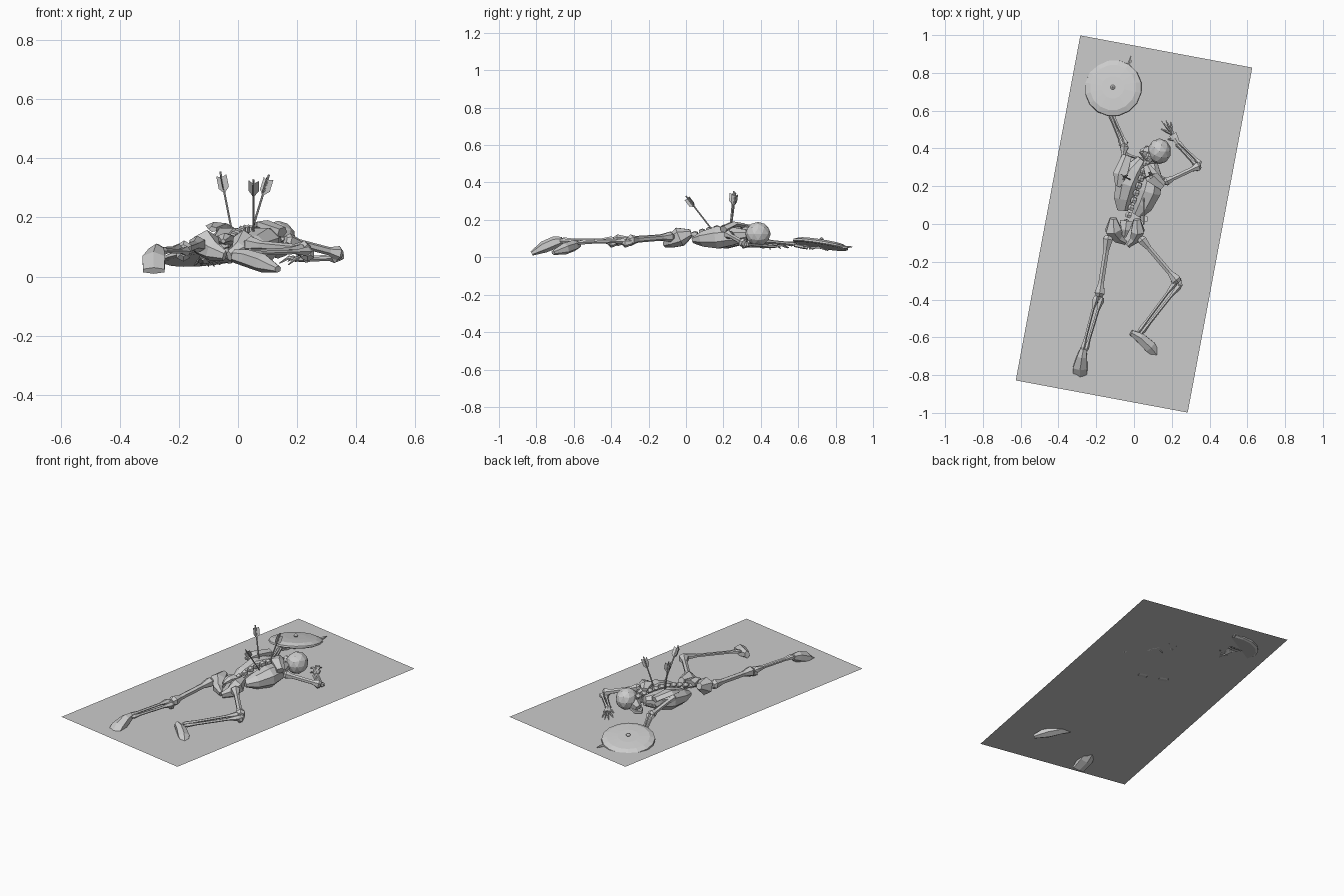
import bpy, bmesh, math
from mathutils import Vector, Matrix

if "Cube" in bpy.data.objects:
    bpy.data.objects.remove(bpy.data.objects["Cube"], do_unlink=True)

grey = bpy.data.materials.new("light_grey")
grey.use_nodes = True
tone = (0.6, 0.6, 0.6, 1)
grey.diffuse_color = tone
grey.node_tree.nodes["Principled BSDF"].inputs["Base Color"].default_value = tone


def finish(name, bm, fix=True):
    if fix:
        bmesh.ops.recalc_face_normals(bm, faces=bm.faces)
    mesh = bpy.data.meshes.new(name)
    bm.to_mesh(mesh)
    bm.free()
    mesh.materials.append(grey)
    ob = bpy.data.objects.new(name, mesh)
    bpy.context.collection.objects.link(ob)
    return ob


def axes(direction):
    t = direction.normalized()
    up = Vector((0, 0, 1)) if abs(t.z) < 0.95 else Vector((0, 1, 0))
    side = t.cross(up).normalized()
    return side, side.cross(t)


def loft(name, sections, sides=6):
    """Faceted tube through (point, half width, half height) sections."""
    bm = bmesh.new()
    pts = [Vector(s[0]) for s in sections]
    last = len(pts) - 1
    rings = []
    for i, (_, w, h) in enumerate(sections):
        u, v = axes(pts[min(i + 1, last)] - pts[max(i - 1, 0)])
        turn = [math.tau * (k + 0.5) / sides for k in range(sides)]
        rings.append([bm.verts.new(pts[i] + u * w * math.cos(a) + v * h * math.sin(a)) for a in turn])
    for a, b in zip(rings, rings[1:]):
        for k in range(sides):
            n = (k + 1) % sides
            bm.faces.new((a[k], a[n], b[n], b[k]))
    bm.faces.new(rings[0])
    bm.faces.new(rings[-1])
    return finish(name, bm)


def bone(name, a, b, start, shaft, end, sides=6):
    """Long bone with knobbed ends."""
    a, b = Vector(a), Vector(b)
    profile = [(0, start * 0.6), (0.06, start), (0.24, shaft), (0.78, shaft), (0.94, end), (1, end * 0.6)]
    return loft(name, [(a.lerp(b, t), r, r) for t, r in profile], sides)


def pair(name, a, b, gap, start, end):
    """Two slim bones side by side, as in a shin or forearm."""
    a, b = Vector(a), Vector(b)
    u, v = axes(b - a)
    for label, s in (("inner", -1), ("outer", 1)):
        off = (u * s + v * s * 0.3) * gap
        bone(f"{name}_{label}", a + off, b + off * 0.6, start, 0.008, end, 5)


def hand(name, wrist, knuckles, tips, thumb):
    w, k = Vector(wrist), Vector(knuckles)
    loft(name + "_palm", [(w, 0.012, 0.01), (w.lerp(k, 0.6), 0.02, 0.01), (k, 0.024, 0.008)])
    for i, tip in enumerate(tips + [thumb]):
        t = Vector(tip)
        root = k.lerp(t, 0.08) if tip is not thumb else w.lerp(k, 0.4)
        mid = root.lerp(t, 0.5) + Vector((0, 0, 0.012))
        loft(f"{name}_finger_{i}", [(root, 0.007, 0.007), (mid, 0.006, 0.006), (t, 0.002, 0.002)], 5)


# Ground sheet, turned a little, with the body sunk slightly into it
bm = bmesh.new()
bmesh.ops.create_grid(bm, x_segments=1, y_segments=1, size=1)
bmesh.ops.scale(bm, vec=(0.463, 0.929, 1), verts=bm.verts)
bmesh.ops.rotate(bm, matrix=Matrix.Rotation(math.radians(-10.6), 3, "Z"), verts=bm.verts)
bmesh.ops.translate(bm, vec=(0, 0, 0.05), verts=bm.verts)
finish("ground_sheet", bm, False)

# Legs
right_knee, right_ankle = (-0.185, -0.385, 0.09), (-0.265, -0.67, 0.09)
left_knee, left_ankle = (0.235, -0.31, 0.09), (0.03, -0.575, 0.08)
bone("right_thigh", (-0.135, -0.06, 0.11), right_knee, 0.03, 0.017, 0.031)
bone("left_thigh", (0.03, -0.07, 0.11), left_knee, 0.028, 0.016, 0.031)
pair("right_shin", right_knee, right_ankle, 0.015, 0.018, 0.014)
pair("left_shin", left_knee, left_ankle, 0.014, 0.017, 0.012)
for name, p in (("right_kneecap", right_knee), ("left_kneecap", left_knee)):
    q = Vector(p)
    loft(name, [(q + Vector((0, 0.02, -0.01)), 0.015, 0.015), (q - Vector((0, 0.015, 0.015)), 0.026, 0.024),
                (q - Vector((0, 0.03, 0.01)), 0.012, 0.012)])
loft("right_foot", [((-0.268, -0.66, 0.09), 0.018, 0.02), ((-0.275, -0.7, 0.08), 0.03, 0.033),
                    ((-0.285, -0.76, 0.055), 0.044, 0.032), ((-0.285, -0.825, 0.02), 0.042, 0.012)], 6)
loft("left_foot", [((-0.015, -0.575, 0.07), 0.016, 0.022), ((0.03, -0.6, 0.062), 0.03, 0.03),
                   ((0.085, -0.65, 0.045), 0.036, 0.032), ((0.135, -0.71, 0.025), 0.014, 0.012)], 6)

# Pelvis and spine
loft("right_hip_wing", [((-0.11, 0.03, 0.13), 0.02, 0.02), ((-0.11, -0.03, 0.11), 0.048, 0.052),
                        ((-0.085, -0.075, 0.085), 0.03, 0.035), ((-0.045, -0.1, 0.07), 0.012, 0.018)])
loft("left_hip_wing", [((0.015, 0.025, 0.13), 0.02, 0.02), ((0.02, -0.035, 0.11), 0.04, 0.052),
                       ((0.005, -0.08, 0.085), 0.028, 0.035), ((-0.03, -0.115, 0.07), 0.012, 0.018)])
loft("sacrum", [((-0.04, 0.015, 0.125), 0.04, 0.022), ((-0.045, -0.03, 0.13), 0.026, 0.018),
                ((-0.05, -0.07, 0.12), 0.008, 0.008)])
low, high = Vector((-0.04, 0.01, 0.11)), Vector((0.08, 0.36, 0.145))
run = (high - low).normalized()
for i in range(10):
    c = low.lerp(high, i / 9) + Vector((0, 0, 0.03 * math.sin(math.pi * i / 9)))
    loft(f"vertebra_{i}", [(c - run * 0.016, 0.014, 0.013), (c, 0.018, 0.018), (c + run * 0.014, 0.013, 0.011)], 5)

# Rib cage in two halves either side of the spine
across = axes(run)[0]
for label, s in (("right", -1), ("left", 1)):
    shells = [(0.14, 0.04, 0.03, 0.02), (0.3, 0.055, 0.055, 0.045), (0.52, 0.062, 0.066, 0.064),
              (0.74, 0.05, 0.056, 0.052), (0.92, 0.028, 0.03, 0.03)]
    loft(f"{label}_ribs", [(low.lerp(high, t) + across * s * o - Vector((0, 0, 0.022)), w, h)
                           for t, o, w, h in shells], 8)

# Shoulder blades and collar bones
loft("right_shoulder_blade", [((-0.085, 0.2, 0.16), 0.015, 0.01), ((-0.07, 0.26, 0.172), 0.042, 0.014),
                              ((-0.035, 0.36, 0.155), 0.028, 0.018)], 5)
loft("left_shoulder_blade", [((0.065, 0.31, 0.17), 0.02, 0.012), ((0.09, 0.25, 0.178), 0.04, 0.014),
                             ((0.15, 0.2, 0.15), 0.025, 0.02)], 5)
bone("right_collar_bone", (0.05, 0.34, 0.1), (-0.045, 0.37, 0.12), 0.012, 0.008, 0.014, 5)
bone("left_collar_bone", (0.07, 0.33, 0.1), (0.16, 0.23, 0.13), 0.012, 0.008, 0.014, 5)

# Arms
bone("right_upper_arm", (-0.075, 0.22, 0.13), (-0.05, 0.42, 0.085), 0.024, 0.014, 0.026)
bone("left_upper_arm", (0.16, 0.22, 0.125), (0.35, 0.31, 0.075), 0.025, 0.014, 0.026)
pair("right_forearm", (-0.05, 0.415, 0.085), (-0.12, 0.58, 0.07), 0.011, 0.015, 0.011)
pair("left_forearm", (0.345, 0.31, 0.065), (0.23, 0.43, 0.06), 0.012, 0.016, 0.012)
hand("right_hand", (-0.12, 0.58, 0.065), (-0.115, 0.65, 0.05),
     [(x, 0.76, 0.035) for x in (-0.15, -0.125, -0.1, -0.08)], (-0.06, 0.68, 0.04))
hand("left_hand", (0.235, 0.425, 0.06), (0.205, 0.475, 0.058),
     [(0.14, 0.505, 0.045), (0.148, 0.545, 0.05), (0.17, 0.55, 0.052), (0.195, 0.54, 0.05)], (0.17, 0.45, 0.04))

# Skull lying with the face turned aside
bm = bmesh.new()
bmesh.ops.create_icosphere(bm, subdivisions=2, radius=1)
bmesh.ops.scale(bm, vec=(0.062, 0.068, 0.064), verts=bm.verts)
bmesh.ops.translate(bm, vec=(0.135, 0.385, 0.125), verts=bm.verts)
finish("skull", bm)
loft("face", [((0.11, 0.375, 0.11), 0.045, 0.04), ((0.075, 0.38, 0.1), 0.036, 0.032), ((0.055, 0.385, 0.09), 0.022, 0.02)], 6)
for s in (-1, 1):
    loft("jaw_branch", [((0.095, 0.37 + s * 0.035, 0.085), 0.008, 0.012), ((0.065, 0.375 + s * 0.03, 0.07), 0.009, 0.012),
                        ((0.035, 0.385, 0.07), 0.01, 0.011)], 5)
bone("neck", (0.07, 0.33, 0.14), (0.12, 0.37, 0.125), 0.018, 0.015, 0.018)

# Round shield, tilted, with a boss
def shield_part(name, profile, sides):
    ob = loft(name, [((0, 0, z), r, r) for z, r in profile], sides)
    ob.matrix_world = Matrix.Translation((-0.11, 0.72, 0.07)) @ Matrix.Rotation(math.radians(-9), 4, "X") \
        @ Matrix.Rotation(math.radians(-5), 4, "Y")


shield_part("shield", [(-0.012, 0.14), (-0.006, 0.152), (0.004, 0.15), (0.016, 0.122), (0.02, 0.06)], 16)
shield_part("shield_boss", [(0.018, 0.008), (0.028, 0.013), (0.038, 0.003)], 8)
loft("shield_spike", [((-0.03, 0.83, 0.05), 0.01, 0.008), ((-0.02, 0.86, 0.055), 0.008, 0.007),
                      ((-0.015, 0.89, 0.056), 0.002, 0.002)], 5)

# Arrows with crossed vanes
def arrow(name, tail, tip):
    a, b = Vector(tail), Vector(tip)
    loft(name + "_shaft", [(a, 0.004, 0.004), (b, 0.004, 0.004)], 6)
    t = (b - a).normalized()
    u, v = axes(b - a)
    bm = bmesh.new()
    for k in range(3):
        turn = math.tau * k / 3 + 0.4
        d = u * math.cos(turn) + v * math.sin(turn)
        outline = [(0.02, 0), (0.012, 0.02), (0.055, 0.02), (0.075, 0)]
        for n in (-0.0008, 0.0008):
            thick = d.cross(t) * n
            ring = [bm.verts.new(a + t * p + d * q + thick) for p, q in outline]
            bm.faces.new(ring if n > 0 else ring[::-1])
    finish(name + "_vanes", bm, False)


arrow("right_arrow", (-0.06, 0.255, 0.355), (-0.02, 0.235, 0.15))
arrow("left_arrow", (0.105, 0.265, 0.345), (0.045, 0.24, 0.15))
arrow("low_arrow", (0.052, 0.0, 0.328), (0.052, 0.145, 0.14))
